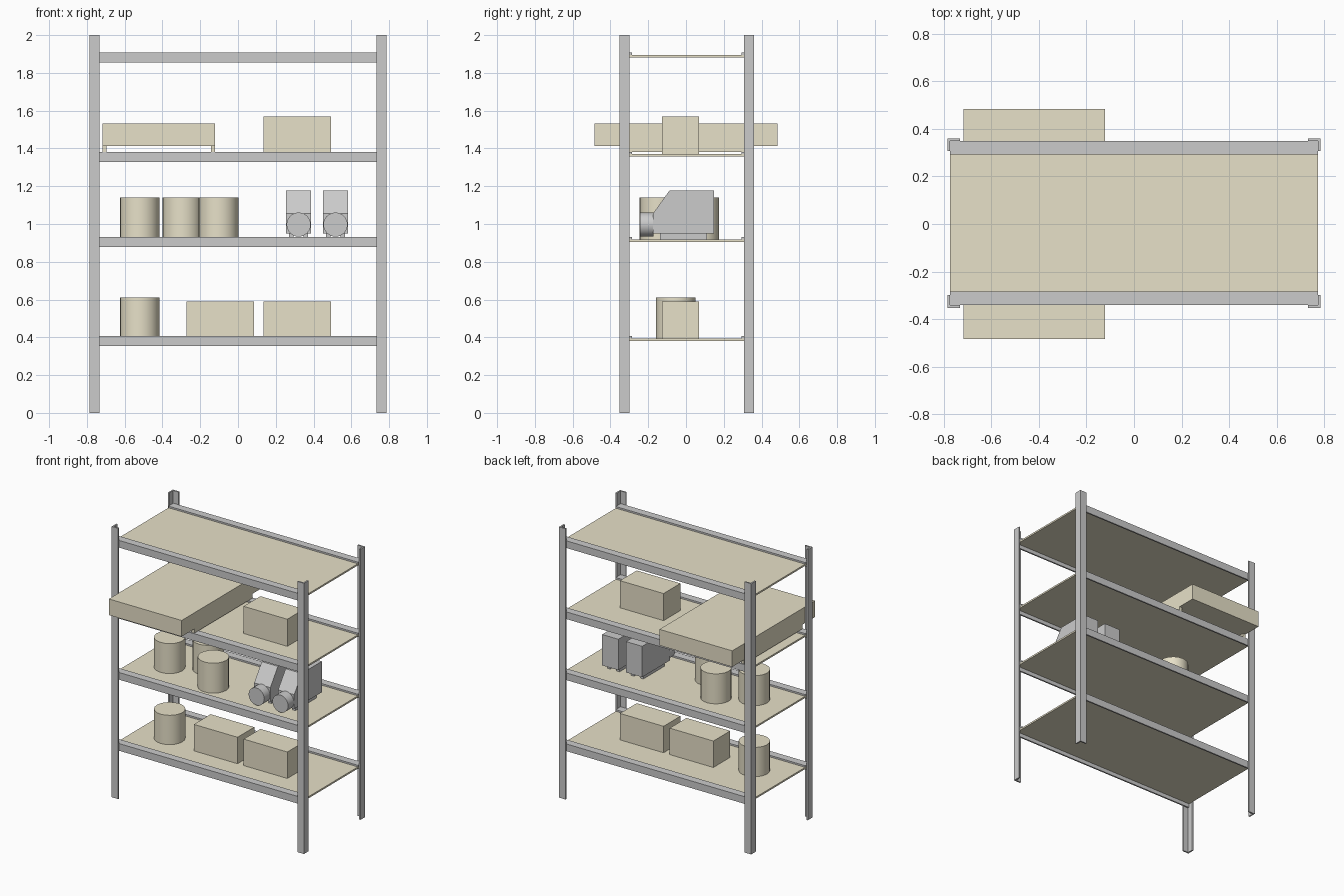
import bpy, bmesh, math
from mathutils import Vector

if "Cube" in bpy.data.objects:
    bpy.data.objects.remove(bpy.data.objects["Cube"])

CY = 0.004          # rack centre line in y
TAN = bpy.data.materials.new("tan")
TAN.diffuse_color = (0.8, 0.75, 0.58, 1)
TAN.use_nodes = True
TAN.node_tree.nodes["Principled BSDF"].inputs["Base Color"].default_value = TAN.diffuse_color


def finish(name, bm, mat=None):
    bmesh.ops.recalc_face_normals(bm, faces=bm.faces)
    mesh = bpy.data.meshes.new(name)
    bm.to_mesh(mesh)
    bm.free()
    ob = bpy.data.objects.new(name, mesh)
    bpy.context.collection.objects.link(ob)
    if mat:
        mesh.materials.append(mat)
    return ob


def prism(name, pts, axis, a, b, mat=None):
    """Extrude a 2D profile along x (profile y,z) or z (profile x,y)."""
    place = {'x': lambda p: (a, p[0], p[1]), 'z': lambda p: (p[0], p[1], a)}[axis]
    bm = bmesh.new()
    face = bm.faces.new([bm.verts.new(place(p)) for p in pts])
    new = bmesh.ops.extrude_face_region(bm, geom=[face])['geom']
    step = Vector((b - a, 0, 0)) if axis == 'x' else Vector((0, 0, b - a))
    bmesh.ops.translate(bm, vec=step, verts=[v for v in new if isinstance(v, bmesh.types.BMVert)])
    return finish(name, bm, mat)


def box(name, x0, x1, y0, y1, z0, z1, mat=None):
    return prism(name, [(x0, y0), (x1, y0), (x1, y1), (x0, y1)], 'z', z0, z1, mat)


def cylinder(name, loc, r, depth, sides, mat=None, rot=(0, 0, 0)):
    bpy.ops.mesh.primitive_cylinder_add(vertices=sides, radius=r, depth=depth,
                                        location=loc, rotation=rot)
    ob = bpy.context.object
    ob.name = name
    if mat:
        ob.data.materials.append(mat)
    bpy.ops.object.shade_smooth_by_angle(angle=math.radians(35))
    return ob


# Four angle-iron posts
T = 0.011
for sx, side in ((-1, "left"), (1, "right")):
    for sy, end in ((-1, "front"), (1, "back")):
        X, Y, W = 0.786, 0.357, 0.054
        pts = [(X, Y), (X - W, Y), (X - W, Y - T), (X - T, Y - T), (X - T, Y - W), (X, Y - W)]
        prism(f"{end}_{side}_post", [(sx * x, CY + sy * y) for x, y in pts], 'z', 0, 2)

# Shelves: two angle beams and a thin panel under their flanges
SHELVES = [0.406, 0.931, 1.382, 1.907]
for i, t in enumerate(SHELVES, 1):
    for sy, end in ((-1, "front"), (1, "back")):
        o, n, b = 0.346, 0.289, t - 0.053
        pts = [(o, t), (o, b), (o - T, b), (o - T, t - 0.012), (n, t - 0.012), (n, t)]
        prism(f"shelf_{i}_{end}_beam", [(CY + sy * y, z) for y, z in pts], 'x', -0.774, 0.774)
    box(f"shelf_{i}_panel", -0.774, 0.774, CY - 0.334, CY + 0.334, t - 0.025, t - 0.0125, TAN)

# Boxes
for name, x, z0, z1 in (("lower_box_left", -0.272, 0.393, 0.589),
                        ("lower_box_right", 0.135, 0.393, 0.589),
                        ("upper_box", 0.135, 1.369, 1.57)):
    box(name, x, x + 0.357, -0.127, 0.069, z0, z1, TAN)

# Drums
for i, (x, y, z0, z1) in enumerate(((-0.521, -0.054, 0.393, 0.61),
                                    (-0.521, -0.054, 0.918, 1.14),
                                    (-0.294, 0.070, 0.918, 1.14),
                                    (-0.103, -0.140, 0.918, 1.14)), 1):
    cylinder(f"drum_{i}", (x, y, (z0 + z1) / 2), 0.105, z1 - z0, 20, TAN)

# Overhanging crate on two runners
box("large_crate", -0.717, -0.122, -0.484, 0.484, 1.414, 1.533, TAN)
for side, x in (("left", -0.717), ("right", -0.144)):
    box(f"crate_runner_{side}", x, x + 0.022, CY - 0.34, CY + 0.34, 1.382, 1.414, TAN)

# Two machines: sloped housing, round nose and foot rails
for i, cx in enumerate((0.321, 0.516), 1):
    profile = [(-0.175, 0.95), (0.148, 0.95), (0.148, 1.178), (-0.087, 1.178), (-0.175, 1.055)]
    prism(f"machine_{i}_housing", profile, 'x', cx - 0.066, cx + 0.066)
    cylinder(f"machine_{i}_nose", (cx, -0.207, 0.997), 0.064, 0.072, 24,
             rot=(math.pi / 2, 0, 0))
    for s, side in ((-1, "left"), (1, "right")):
        x = cx + s * 0.038
        box(f"machine_{i}_foot_{side}", x - 0.012, x + 0.012, -0.138, 0.111, 0.918, 0.952)
